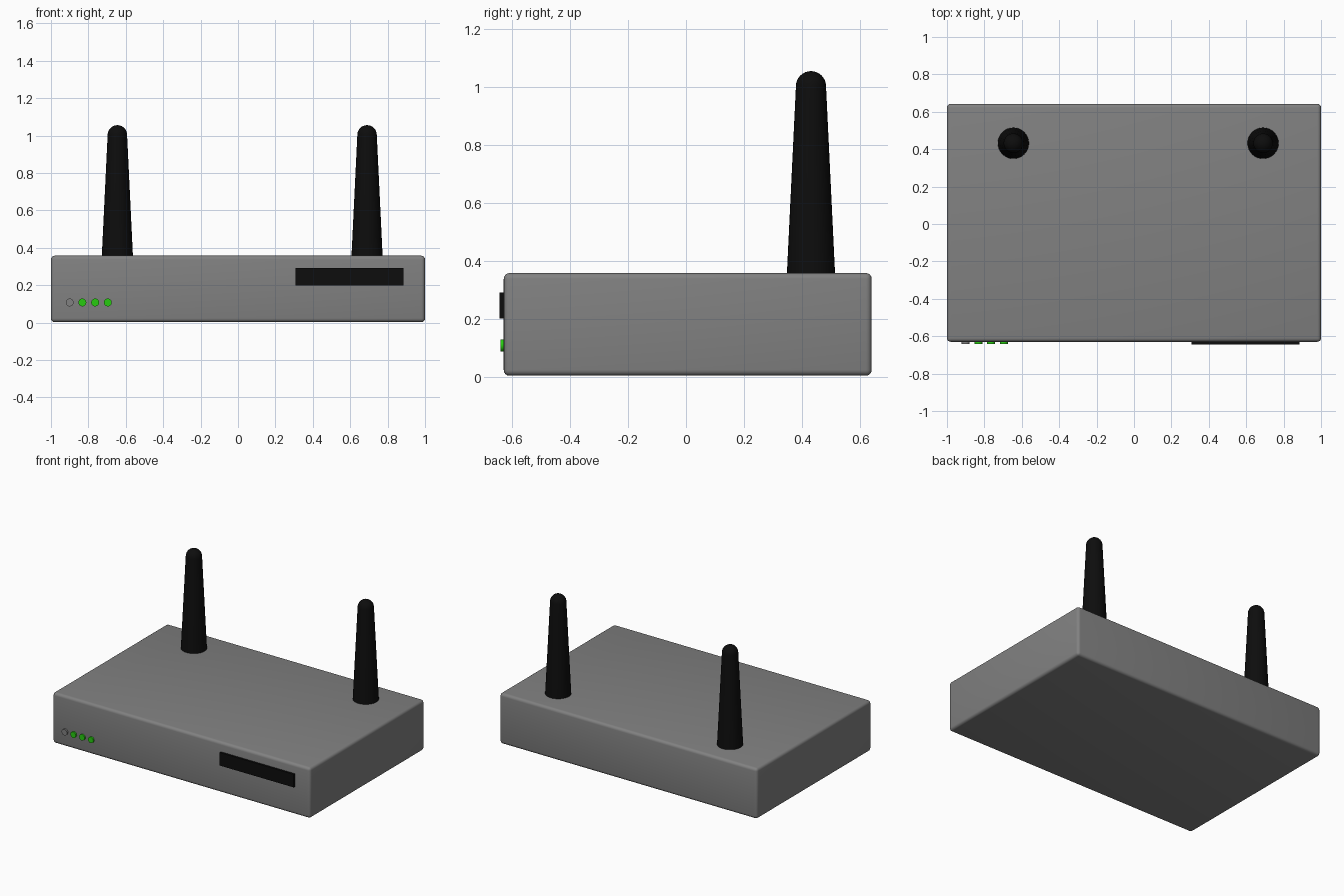
import bpy, bmesh, math
from mathutils import Matrix

if "Cube" in bpy.data.objects:
    bpy.data.objects.remove(bpy.data.objects["Cube"], do_unlink=True)


def material(name, rgb):
    m = bpy.data.materials.new(name)
    m.use_nodes = True
    m.diffuse_color = (*rgb, 1)
    m.node_tree.nodes["Principled BSDF"].inputs["Base Color"].default_value = (*rgb, 1)
    return m


GREY = material("grey plastic", (0.22, 0.22, 0.22))
BLACK = material("black plastic", (0.004, 0.004, 0.004))
GREEN = material("green light", (0.02, 0.6, 0.005))


def finish(name, bm, mat):
    bmesh.ops.recalc_face_normals(bm, faces=bm.faces)
    mesh = bpy.data.meshes.new(name)
    bm.to_mesh(mesh)
    bm.free()
    obj = bpy.data.objects.new(name, mesh)
    bpy.context.collection.objects.link(obj)
    mesh.materials.append(mat)
    bpy.ops.object.select_all(action='DESELECT')
    obj.select_set(True)
    bpy.context.view_layer.objects.active = obj
    bpy.ops.object.shade_smooth_by_angle(angle=math.radians(40))
    return obj


def box(name, low, high, mat, bevel=0):
    bm = bmesh.new()
    bmesh.ops.create_cube(bm, size=1)
    for v in bm.verts:
        v.co = [a if c < 0 else b for a, b, c in zip(low, high, v.co)]
    if bevel:
        bmesh.ops.bevel(bm, geom=bm.edges[:], offset=bevel, segments=4,
                        profile=0.5, affect='EDGES')
    return finish(name, bm, mat)


# Case and front display
box("case", (-1, -0.63, 0.003), (1, 0.642, 0.358), GREY, 0.02)
box("display", (0.308, -0.645, 0.2), (0.884, -0.62, 0.291), BLACK)


# Antenna: tapered shaft closed by a rounded tip
def antenna(name, x, y):
    base_r, tip_r, tip_z = 0.084, 0.052, 1.004
    profile = [(0, 0.34), (base_r, 0.34)]
    for i in range(9):
        a = math.pi / 2 * i / 8
        profile.append((tip_r * math.cos(a), tip_z + tip_r * math.sin(a)))
    bm = bmesh.new()
    verts = [bm.verts.new((x + r, y, z)) for r, z in profile]
    edges = [bm.edges.new(pair) for pair in zip(verts, verts[1:])]
    bmesh.ops.spin(bm, geom=verts + edges, cent=(x, y, 0), axis=(0, 0, 1),
                   angle=math.tau, steps=32)
    bmesh.ops.remove_doubles(bm, verts=bm.verts, dist=0.0005)
    finish(name, bm, BLACK)


antenna("right_antenna", -0.645, 0.432)
antenna("left_antenna", 0.69, 0.432)

# Row of status lights
for i in range(4):
    bm = bmesh.new()
    place = Matrix.Translation((-0.9 + 0.068 * i, -0.63, 0.108)) @ Matrix.Rotation(math.pi / 2, 4, 'X')
    bmesh.ops.create_cone(bm, cap_ends=True, segments=24, radius1=0.021,
                          radius2=0.021, depth=0.022, matrix=place)
    finish(f"status_light_{i + 1}", bm, GREEN if i else GREY)
